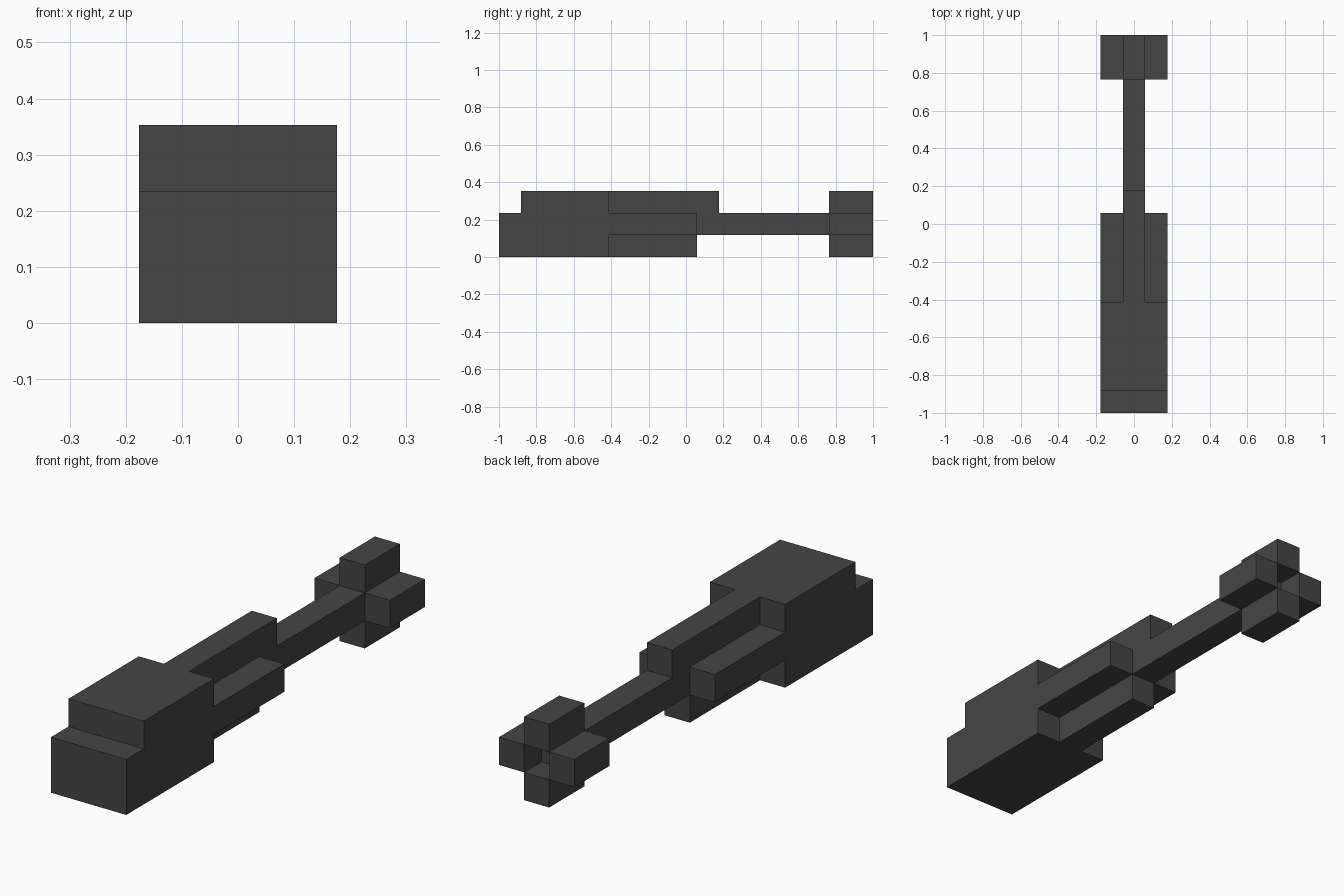
import bpy, bmesh
from mathutils import Vector

cube = bpy.data.objects.get("Cube")
if cube:
    bpy.data.objects.remove(cube, do_unlink=True)

U = 2 / 17          # block unit: the model is 17 long, 3 wide, 3 high

mat = bpy.data.materials.new("dark grey")
mat.use_nodes = True
GREY = (0.06, 0.06, 0.06, 1)
mat.diffuse_color = GREY
bsdf = mat.node_tree.nodes["Principled BSDF"]
bsdf.inputs["Base Color"].default_value = GREY
bsdf.inputs["Roughness"].default_value = 0.8


def extrude(name, outline, x0, x1):
    """Extrude a (y, z) outline in block units from x0 to x1."""
    def place(x, y, z):
        return Vector((x * U, y * U - 1, z * U))
    bm = bmesh.new()
    face = bm.faces.new([bm.verts.new(place(x0, y, z)) for y, z in outline])
    new = bmesh.ops.extrude_face_region(bm, geom=[face])["geom"]
    verts = [g for g in new if isinstance(g, bmesh.types.BMVert)]
    bmesh.ops.translate(bm, verts=verts, vec=((x1 - x0) * U, 0, 0))
    bmesh.ops.recalc_face_normals(bm, faces=bm.faces)
    mesh = bpy.data.meshes.new(name)
    bm.to_mesh(mesh)
    bm.free()
    mesh.materials.append(mat)
    obj = bpy.data.objects.new(name, mesh)
    bpy.context.collection.objects.link(obj)
    return obj


def block(name, x0, x1, y0, y1, z0, z1):
    return extrude(name, [(y0, z0), (y1, z0), (y1, z1), (y0, z1)], x0, x1)


# Stepped head at the front
extrude("head", [(0, 0), (5, 0), (5, 3), (1, 3), (1, 2), (0, 2)], -1.5, 1.5)

# Central shaft, stopping short of the tail end to leave a recess
block("shaft", -0.5, 0.5, 5, 16, 1, 2)

# Cross-shaped sets of ribs behind the head and fins at the tail
for part, y0, y_top, y_other in (("body_rib", 5, 10, 9), ("tail_fin", 15, 17, 17)):
    block("top_" + part, -0.5, 0.5, y0, y_top, 2, 3)
    block("bottom_" + part, -0.5, 0.5, y0, y_other, 0, 1)
    block("left_" + part, 0.5, 1.5, y0, y_other, 1, 2)
    block("right_" + part, -1.5, -0.5, y0, y_other, 1, 2)
